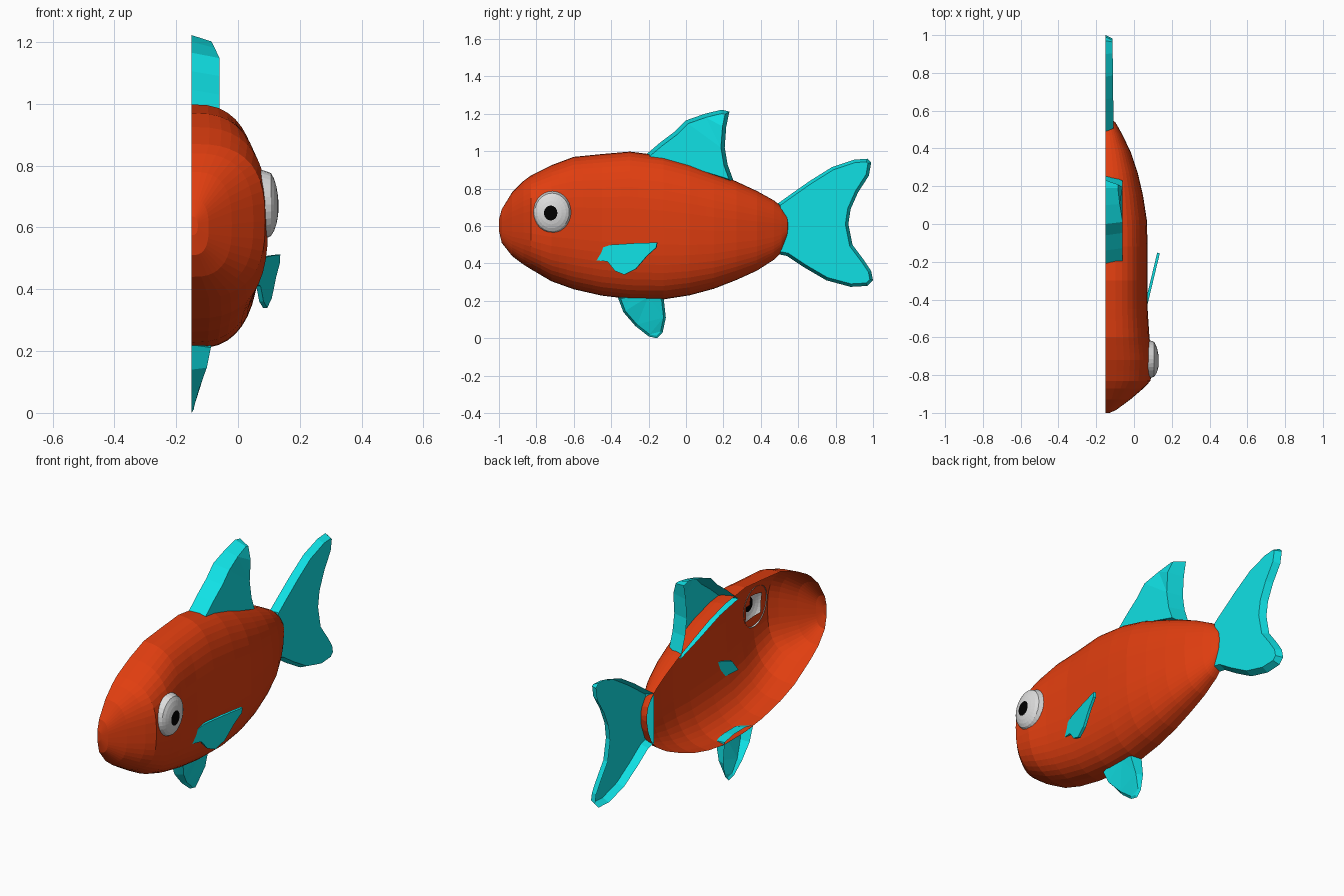
import bpy, bmesh, math
from mathutils import Vector

if "Cube" in bpy.data.objects:
    bpy.data.objects.remove(bpy.data.objects["Cube"])

X0 = -0.15  # open back plane of the half-relief fish


def material(name, col):
    m = bpy.data.materials.new(name)
    m.diffuse_color = (*col, 1)
    m.use_nodes = True
    m.node_tree.nodes["Principled BSDF"].inputs["Base Color"].default_value = m.diffuse_color
    return m


ORANGE = material("orange", (0.75, 0.048, 0.005))
CYAN = material("turquoise", (0.005, 0.75, 0.78))
WHITE = material("eye white", (0.72, 0.72, 0.72))
BLACK = material("black", (0.0, 0.0, 0.0))


def finish(name, bm, *mats, flip=True):
    bm.normal_update()
    # open shells face outwards, towards +x
    if flip and sum(f.normal.x * f.calc_area() for f in bm.faces) < 0:
        bmesh.ops.reverse_faces(bm, faces=bm.faces[:])
    me = bpy.data.meshes.new(name)
    bm.to_mesh(me)
    bm.free()
    for m in mats:
        me.materials.append(m)
    ob = bpy.data.objects.new(name, me)
    bpy.context.collection.objects.link(ob)
    return ob


# body stations: y, top z, bottom z, depth
ST = [(-1.0, .635, .575, .02), (-.985, .69, .51, .055), (-.93, .78, .44, .13),
      (-.87, .84, .395, .2), (-.83, .87, .37, .238), (-.72, .925, .305, .247),
      (-.6, .97, .262, .232), (-.45, .985, .228, .222), (-.3, .998, .21, .222),
      (-.12, .975, .208, .222), (.02, .935, .23, .218), (.15, .885, .265, .198),
      (.27, .838, .312, .17), (.38, .787, .362, .133), (.47, .737, .42, .09),
      (.51, .705, .46, .068), (.54, .665, .53, .05), (.552, .62, .59, .03)]
N = 2.7  # squareness of the cross-section


def station(y):
    for a, b in zip(ST, ST[1:]):
        if y <= b[0]:
            k = (y - a[0]) / (b[0] - a[0])
            return [p + (q - p) * k for p, q in zip(a[1:], b[1:])]
    return ST[-1][1:]


def surface_x(y, z):
    top, bot, w = station(y)
    t = min(1, abs(z - (top + bot) / 2) / ((top - bot) / 2))
    return X0 + w * (1 - t ** N) ** (1 / N)


# eye placement
EY, EZ, RY, RZ = -.715, .675, .102, .113

# body: half shell lofted along y, with a hole behind the eye
bm = bmesh.new()
ys = []
for a, b in zip(ST, ST[1:]):
    n = max(1, round((b[0] - a[0]) / .045))
    ys += [a[0] + (b[0] - a[0]) * i / n for i in range(n)]
ys.append(ST[-1][0])
SEG = 22
rows = []
for y in ys:
    top, bot, w = station(y)
    row = []
    for i in range(SEG + 1):
        a = math.pi * (i / SEG - .5)
        s = math.copysign(abs(math.sin(a)) ** (2 / N), a)
        c = max(0, math.cos(a)) ** (2 / N)
        row.append(bm.verts.new((X0 + w * c, y, (top + bot) / 2 + s * (top - bot) / 2)))
    rows.append(row)
for r, q in zip(rows, rows[1:]):
    for i in range(SEG):
        bm.faces.new((r[i], q[i], q[i + 1], r[i + 1]))
bm.faces.new(rows[0])    # snout tip
bm.faces.new(rows[-1])   # tail end
hole = [f for f in bm.faces if all(
    ((v.co.y - EY) / RY) ** 2 + ((v.co.z - EZ) / RZ) ** 2 < .95 for v in f.verts)]
bmesh.ops.delete(bm, geom=hole, context='FACES')
bmesh.ops.recalc_face_normals(bm, faces=bm.faces[:])
finish("body", bm, ORANGE)

# eye: domed shell seated on the body, pupil slightly forward and low
bm = bmesh.new()
PY, PZ, K = -.728, .667, 28
centre = bm.verts.new((.131, PY, PZ))
prev = None
for f in (.18, .35, .55, .75, .9, 1.0):
    cy, cz = PY + (EY - PY) * f, PZ + (EZ - PZ) * f
    ring = []
    for i in range(K):
        a = 2 * math.pi * i / K
        y, z = cy + RY * f * math.cos(a), cz + RZ * f * math.sin(a)
        x = .088 + .043 * math.sqrt(1 - f * f)
        if f == 1:
            x = min(x, surface_x(y, z) - .004)
        ring.append(bm.verts.new((x, y, z)))
    for i in range(K):
        j = (i + 1) % K
        if prev:
            face = bm.faces.new((prev[i], ring[i], ring[j], prev[j]))
        else:
            face = bm.faces.new((centre, ring[i], ring[j]))
        face.material_index = 1 if f < .4 else 0
    prev = ring
finish("eye", bm, WHITE, BLACK)


# fins: outline on the back plane, inset and raised into an open shell
def fin(name, pts, inset, depth):
    bm = bmesh.new()
    face = bm.faces.new([bm.verts.new((X0, y, z)) for y, z in pts])
    bm.normal_update()
    bmesh.ops.inset_region(bm, faces=[face], thickness=inset, use_even_offset=True,
                           use_boundary=True)
    for v in face.verts:
        v.co.x = X0 + depth(v.co.y, v.co.z)
    bmesh.ops.triangulate(bm, faces=[face])
    return finish(name, bm, CYAN)


fin("tail_fin",
    [(.49, .72), (.56, .77), (.66, .84), (.78, .915), (.9, .955), (.97, .96), (.99, .94),
     (.978, .87), (.92, .78), (.88, .69), (.868, .61), (.89, .5), (.95, .42), (.99, .36),
     (1.0, .31), (.97, .28), (.88, .275), (.75, .31), (.63, .38), (.54, .44), (.49, .45)],
    .016, lambda y, z: .042 - .012 * max(0, y - .5))

fin("dorsal_fin",
    [(-.24, .96), (-.14, 1.045), (-.06, 1.105), (0, 1.165), (.1, 1.2), (.19, 1.222),
     (.232, 1.212), (.215, 1.13), (.207, 1.02), (.222, .93), (.262, .82), (.1, .87),
     (-.08, .93)],
    .02, lambda y, z: .09 - max(0, z - 1.15) * .5)

fin("belly_fin",
    [(-.365, .22), (-.335, .14), (-.27, .065), (-.2, .01), (-.155, 0), (-.125, .03),
     (-.108, .11), (-.12, .22), (-.2, .235), (-.3, .235)],
    .012, lambda y, z: min(.062, max(.008, (z - .01) * .36)))

# side fin: thin plate sweeping outwards towards the tail
outline = [(-.51, .42), (-.47, .478), (-.4, .5), (-.28, .508), (-.155, .512), (-.16, .485),
           (-.21, .44), (-.27, .37), (-.33, .34), (-.38, .36), (-.42, .41)]
bm = bmesh.new()
face = bm.faces.new([bm.verts.new((.078 + (y + .4) * .24, y, z)) for y, z in outline])
res = bmesh.ops.extrude_face_region(bm, geom=[face], use_keep_orig=True)
for g in res["geom"]:
    if isinstance(g, bmesh.types.BMVert):
        g.co += Vector((-.014, .003, 0))
bmesh.ops.recalc_face_normals(bm, faces=bm.faces[:])
finish("side_fin", bm, CYAN, flip=False)
